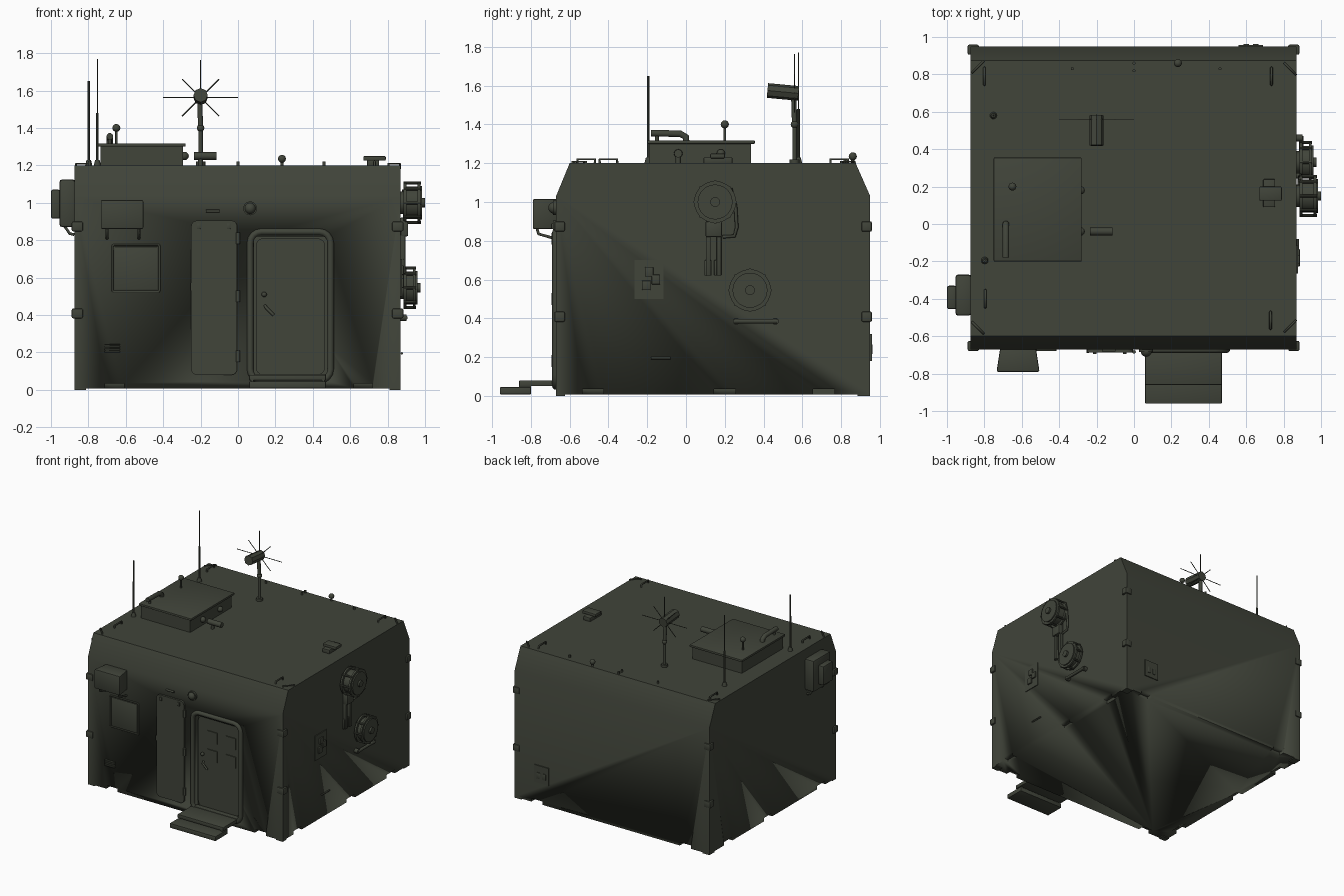
import bpy, bmesh, math
from mathutils import Vector, Matrix

if "Cube" in bpy.data.objects:
    bpy.data.objects.remove(bpy.data.objects["Cube"], do_unlink=True)

green = bpy.data.materials.new("dark olive paint")
green.use_nodes = True
COLOR = (0.052, 0.058, 0.042, 1)
green.diffuse_color = COLOR
green.node_tree.nodes["Principled BSDF"].inputs["Base Color"].default_value = COLOR


def finish(name, bm, angle=40):
    bmesh.ops.recalc_face_normals(bm, faces=bm.faces)
    mesh = bpy.data.meshes.new(name)
    bm.to_mesh(mesh)
    bm.free()
    mesh.materials.append(green)
    ob = bpy.data.objects.new(name, mesh)
    bpy.context.collection.objects.link(ob)
    bpy.ops.object.select_all(action="DESELECT")
    ob.select_set(True)
    bpy.context.view_layer.objects.active = ob
    bpy.ops.object.shade_smooth_by_angle(angle=math.radians(angle))
    return ob


def add_box(bm, x, y, z, rot=0):
    """Box from (min, max) pairs, optionally turned about its own z axis."""
    mid = Vector([sum(p) / 2 for p in (x, y, z)])
    size = Matrix.Diagonal((x[1] - x[0], y[1] - y[0], z[1] - z[0], 1))
    bmesh.ops.create_cube(bm, size=1, matrix=Matrix.Translation(mid) @ Matrix.Rotation(rot, 4, "Z") @ size)


def box(name, x, y, z, bevel=0.0, rot=0):
    bm = bmesh.new()
    add_box(bm, x, y, z, rot)
    if bevel:
        bmesh.ops.bevel(bm, geom=bm.edges[:], offset=bevel, segments=2, affect="EDGES", profile=0.5)
    return finish(name, bm)


def rod(name, a, b, r, r2=None, sides=12):
    a, b = Vector(a), Vector(b)
    bm = bmesh.new()
    m = Matrix.Translation((a + b) / 2) @ (b - a).to_track_quat("Z", "Y").to_matrix().to_4x4()
    bmesh.ops.create_cone(bm, cap_ends=True, segments=sides, radius1=r, radius2=r if r2 is None else r2,
                          depth=(b - a).length, matrix=m)
    return finish(name, bm)


def ball(name, p, r):
    bm = bmesh.new()
    bmesh.ops.create_uvsphere(bm, u_segments=16, v_segments=10, radius=r, matrix=Matrix.Translation(p))
    return finish(name, bm)


def tube(name, points, r, cyclic=False):
    cu = bpy.data.curves.new(name, "CURVE")
    cu.dimensions = "3D"
    cu.bevel_depth, cu.bevel_resolution, cu.use_fill_caps = r, 3, True
    sp = cu.splines.new("POLY")
    sp.points.add(len(points) - 1)
    for q, p in zip(sp.points, points):
        q.co = (*p, 1)
    sp.use_cyclic_u = cyclic
    cu.materials.append(green)
    ob = bpy.data.objects.new(name, cu)
    bpy.context.collection.objects.link(ob)
    return ob


def rounded(x0, x1, z0, z1, r, y):
    """Rounded rectangle outline in the front plane."""
    pts = []
    for i, (cx, cz) in enumerate(((x1 - r, z1 - r), (x0 + r, z1 - r), (x0 + r, z0 + r), (x1 - r, z0 + r))):
        for k in range(5):
            a = (i + k / 4) * math.pi / 2
            pts.append((cx + r * math.cos(a), y, cz + r * math.sin(a)))
    return pts


def slab(name, outline, depth):
    bm = bmesh.new()
    f = bm.faces.new([bm.verts.new(p) for p in outline])
    ext = bmesh.ops.extrude_face_region(bm, geom=[f])["geom"]
    bmesh.ops.translate(bm, vec=(0, depth, 0), verts=[v for v in ext if isinstance(v, bmesh.types.BMVert)])
    return finish(name, bm)


# Shelter body: sloped shoulders front and back
bm = bmesh.new()
profile = [(-0.67, 0.008), (-0.67, 1.03), (-0.6, 1.2), (0.875, 1.2), (0.95, 1.03), (0.95, 0.008)]
loops = [[bm.verts.new((x, y, z)) for y, z in profile] for x in (-0.875, 0.87)]
for loop in loops:
    bm.faces.new(loop)
for i in range(6):
    j = (i + 1) % 6
    bm.faces.new((loops[0][i], loops[0][j], loops[1][j], loops[1][i]))
body = finish("shelter_body", bm, 60)

# Lifting pockets under the edges and the doorway are cut out
bm = bmesh.new()
for x in (-0.66, 0.67):
    for y in (-0.67, 0.95):
        add_box(bm, (x - 0.05, x + 0.05), (y - 0.05, y + 0.05), (-0.1, 0.035))
for y in (-0.48, 0.2, 0.71):
    for x in (-0.875, 0.87):
        add_box(bm, (x - 0.05, x + 0.05), (y - 0.055, y + 0.055), (-0.1, 0.035))
add_box(bm, (0.085, 0.475), (-0.8, -0.625), (0.05, 0.82))
cutter = finish("opening_cutter", bm)
cutter.hide_render = True
cutter.hide_viewport = True
mod = body.modifiers.new("openings", "BOOLEAN")
mod.object, mod.solver = cutter, "EXACT"
for sx in (-0.875, 0.87):
    for sy in (-0.67, 0.95):
        box("corner_skid", sorted((sx, sx * 0.93)), sorted((sy, sy * 0.93)), (0, 0.02))
        # Corner lifting brackets
        for z in (0.41, 0.875):
            cx, cy = sx * 0.982, sy - math.copysign(0.018, sy)
            box("corner_bracket", (cx - 0.03, cx + 0.03), (cy - 0.027, cy + 0.027), (z - 0.028, z + 0.025), 0.008)

# Doorway: frame, door, windows, hardware
tube("door_frame", rounded(0.065, 0.495, 0.05, 0.845, 0.06, -0.672), 0.018, True)
slab("door", rounded(0.095, 0.465, 0.08, 0.81, 0.04, -0.645), 0.015)
for x in (0.225, 0.39):
    for z in (0.515, 0.665):
        box("door_window", (x - 0.045, x + 0.045), (-0.652, -0.644), (z - 0.045, z + 0.045))
box("door_sill", (0.07, 0.47), (-0.685, -0.64), (0.05, 0.085), 0.006)
tube("door_handle", [(0.145, -0.648, 0.45), (0.15, -0.665, 0.44), (0.19, -0.665, 0.4)], 0.008)
ball("door_knob", (0.14, -0.655, 0.51), 0.014)
slab("folded_outer_door", rounded(-0.25, -0.005, 0.08, 0.905, 0.03, -0.686), 0.016)
for z in (0.18, 0.5, 0.81):
    rod("door_hinge", (0, -0.684, z - 0.03), (0, -0.684, z + 0.03), 0.01)
for x in (-0.21, -0.05):
    box("door_latch", (x - 0.01, x + 0.01), (-0.695, -0.68), (0.86, 0.89), 0.003)
box("door_stop", (-0.255, -0.24), (-0.69, -0.67), (0.53, 0.57))
rod("lamp_base", (0.065, -0.667, 0.97), (0.065, -0.685, 0.97), 0.037, sides=20)
ball("entry_lamp", (0.065, -0.68, 0.97), 0.03)
rod("door_rain_guard", (-0.17, -0.675, 0.955), (-0.1, -0.675, 0.955), 0.008)

# Entry steps
box("upper_step", (0.06, 0.47), (-0.86, -0.66), (0.05, 0.08), 0.004)
box("lower_step", (0.06, 0.47), (-0.96, -0.8), (0.008, 0.045), 0.004)
for x in (0.07, 0.45):
    box("step_side", (x, x + 0.012), (-0.86, -0.8), (0.03, 0.06))

# Front wall box, access panel and vent
bm = bmesh.new()
add_box(bm, (-0.735, -0.505), (-0.79, -0.66), (0.86, 1.015))
for v in bm.verts:
    if v.co.y > -0.7:
        v.co.x += 0.02 if v.co.x < -0.6 else -0.02
bmesh.ops.bevel(bm, geom=bm.edges[:], offset=0.008, segments=2, affect="EDGES", profile=0.5)
finish("front_cover_box", bm)
for x in (-0.7, -0.53):
    tube("cover_bracket", [(x, -0.77, 0.87), (x, -0.76, 0.835), (x, -0.67, 0.81)], 0.008)
box("front_panel", (-0.66, -0.43), (-0.676, -0.66), (0.535, 0.765), 0.003)
tube("front_panel_rim", rounded(-0.67, -0.42, 0.525, 0.775, 0.008, -0.674), 0.006, True)
for i in range(4):
    box("vent_slat", (-0.715, -0.63), (-0.685, -0.66), (0.2 + i * 0.013, 0.207 + i * 0.013))

# Right wall cooler
box("cooler_housing", (-0.955, -0.87), (-0.49, -0.27), (0.87, 1.125), 0.015)
box("cooler_intake", (-1.0, -0.95), (-0.455, -0.33), (0.915, 1.07), 0.01)
for y in (-0.46, -0.3):
    tube("cooler_bracket", [(-0.93, y, 0.88), (-0.9, y, 0.835), (-0.875, y, 0.83)], 0.008)


# Left wall cable reels
def reel(y, z, x1):
    for n, (a, b, r) in enumerate(((0.865, 0.885, 0.06), (0.885, 0.9, 0.108), (0.9, x1 - 0.03, 0.088),
                                   (x1 - 0.03, x1 - 0.015, 0.108), (x1 - 0.015, x1 - 0.005, 0.09),
                                   (x1 - 0.01, x1 + 0.01, 0.025))):
        rod("reel_part", (a, y, z), (b, y, z), r, sides=28)
    for k in range(8):
        a = k * math.pi / 4
        dy, dz = 0.105 * math.cos(a), 0.105 * math.sin(a)
        rod("reel_bar", (0.885, y + dy, z + dz), (x1 - 0.012, y + dy, z + dz), 0.008, sides=8)


reel(0.15, 1.0, 0.99)
reel(0.33, 0.545, 0.965)
for y in (0.115, 0.17):
    box("reel_strut", (0.868, 0.895), (y - 0.012, y + 0.012), (0.62, 0.92), 0.004)
box("reel_mount", (0.868, 0.91), (0.1, 0.185), (0.82, 0.9), 0.008)
for y in (0.12, 0.17):
    box("strut_foot", (0.868, 0.885), (y - 0.025, y + 0.012), (0.62, 0.7), 0.004)
tube("reel_cable", [(0.885, 0.23, 1.07), (0.89, 0.255, 0.98), (0.89, 0.262, 0.87), (0.885, 0.25, 0.825), (0.88, 0.19, 0.82)], 0.009)
rod("grab_bar", (0.895, 0.25, 0.385), (0.895, 0.47, 0.385), 0.012)
for y in (0.26, 0.46):
    rod("grab_bar_mount", (0.865, y, 0.385), (0.9, y, 0.385), 0.018)


# Socket panels on the left and back walls
box("socket_panel", (0.868, 0.876), (-0.265, -0.115), (0.5, 0.7))
for y, z in ((-0.205, 0.57), (-0.155, 0.6), (-0.19, 0.64)):
    box("socket", (0.87, 0.887), (y - 0.022, y + 0.022), (z - 0.025, z + 0.025), 0.004)
rod("wall_rail", (0.876, -0.18, 0.195), (0.876, -0.08, 0.195), 0.006)
box("back_panel", (0.56, 0.69), (0.945, 0.958), (0.18, 0.32))
for x in (0.6, 0.65):
    box("back_socket", (x - 0.015, x + 0.015), (0.95, 0.963), (0.215, 0.265), 0.003)

# Roof hatch with lid, handle and vent knob
box("hatch_base", (-0.735, -0.295), (-0.19, 0.335), (1.19, 1.305))
box("hatch_lid", (-0.75, -0.28), (-0.2, 0.355), (1.3, 1.318), 0.004)
tube("hatch_handle", [(-0.685, -0.18, 1.355), (-0.685, -0.03, 1.352), (-0.685, 0, 1.335), (-0.685, 0, 1.315)], 0.018)
rod("hatch_handle_post", (-0.685, -0.15, 1.31), (-0.685, -0.15, 1.35), 0.01)
rod("hatch_knob_stem", (-0.65, 0.2, 1.31), (-0.65, 0.2, 1.39), 0.007)
ball("hatch_knob", (-0.65, 0.2, 1.4), 0.021)
for y in (-0.04, 0.18):
    ball("hatch_catch", (-0.285, y, 1.25), 0.022)

# Whip antennas
for x, y, top in ((-0.798, -0.195, 1.65), (-0.752, 0.58, 1.77)):
    rod("antenna_base", (x, y, 1.195), (x, y, 1.23), 0.02, 0.012)
    mid = 1.48
    rod("antenna_lower", (x, y, 1.2), (x, y, mid), 0.007, sides=8)
    rod("antenna_upper", (x, y, mid), (x, y, top), 0.006 if top < 1.7 else 0.003, sides=8)

# Mast with sensor head and ray elements
rod("mast_base", (-0.2, 0.56, 1.195), (-0.2, 0.56, 1.22), 0.025)
rod("mast_lower", (-0.2, 0.56, 1.2), (-0.2, 0.56, 1.4), 0.012)
ball("mast_joint", (-0.2, 0.56, 1.4), 0.02)
rod("mast_upper", (-0.2, 0.56, 1.4), (-0.205, 0.555, 1.56), 0.014)
rod("sensor_head", (-0.2, 0.42, 1.575), (-0.2, 0.58, 1.56), 0.038, sides=8)
for k in range(8):
    a = k * math.pi / 4
    r = 0.2 if k % 2 == 0 else 0.14
    rod("ray_element", (-0.2, 0.56, 1.562), (-0.2 + r * math.cos(a), 0.56, 1.562 + r * math.sin(a)), 0.003, sides=6)

# Small roof fittings
rod("roof_light", (-0.235, -0.04, 1.25), (-0.115, -0.04, 1.25), 0.021)
rod("roof_light_post", (-0.2, -0.04, 1.195), (-0.2, -0.04, 1.25), 0.013)
box("roof_vent_cap", (0.67, 0.79), (0.125, 0.2), (1.225, 1.25), 0.006)
box("roof_vent_base", (0.69, 0.755), (0.09, 0.24), (1.195, 1.23), 0.006)
rod("roof_knob_stem", (0.235, 0.86, 1.19), (0.235, 0.86, 1.23), 0.008)
ball("roof_knob", (0.235, 0.86, 1.235), 0.021)
for x, y in ((-0.33, 0.83), (0, 0.82), (0, 0.86), (0.46, 0.83), (-0.755, 0.58)):
    rod("roof_stud", (x, y, 1.195), (x, y, 1.22), 0.008)
for x, y in ((-0.795, -0.4), (-0.8, 0.79), (0.735, 0.79), (0.73, -0.515)):
    tube("roof_grip", [(x, y - 0.045, 1.195), (x, y - 0.045, 1.22), (x, y + 0.045, 1.22), (x, y + 0.045, 1.195)], 0.007)
for x, y, s in ((-0.835, 0.84, 1), (0.835, 0.83, -1), (-0.835, -0.555, -1), (0.835, -0.545, 1)):
    d = 0.03
    tube("corner_grip", [(x - d, y - d * s, 1.18), (x - d, y - d * s, 1.208), (x + d, y + d * s, 1.208), (x + d, y + d * s, 1.18)], 0.006)
